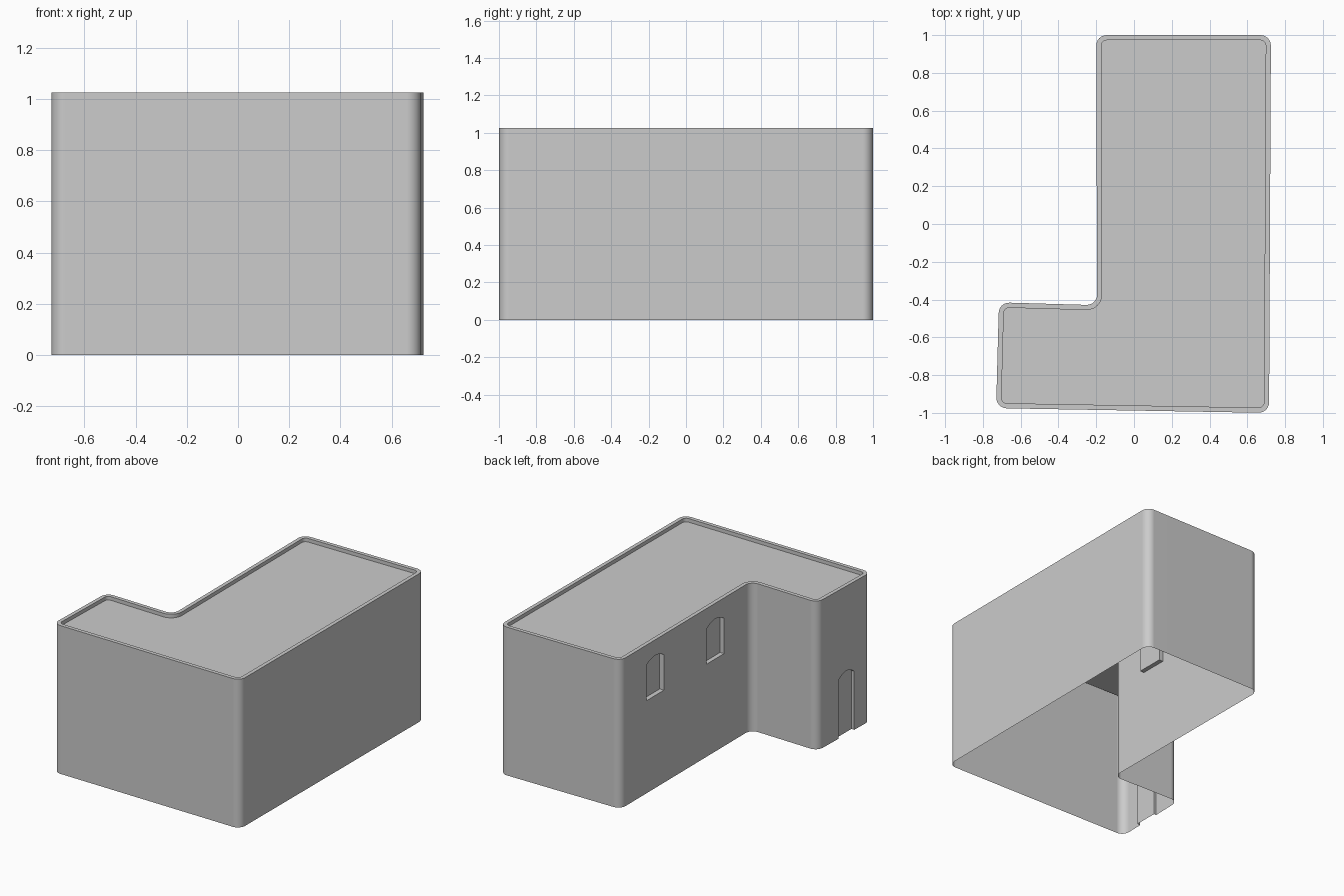
import bpy, bmesh, math
from mathutils import Vector

cube = bpy.data.objects.get("Cube")
if cube:
    bpy.data.objects.remove(cube, do_unlink=True)

HEIGHT, ROOF, RIM, RADIUS = 1.025, 1.0, 0.027, 0.055

# One plain plaster colour
plaster = bpy.data.materials.new("plaster_grey")
plaster.use_nodes = True
colour = (0.6, 0.6, 0.6, 1)
plaster.diffuse_color = colour
plaster.node_tree.nodes["Principled BSDF"].inputs["Base Color"].default_value = colour


def rounded_outline(corners, radius, steps=6):
    """Counter-clockwise outline with rounded corners: (point, outward normal) pairs."""
    result = []
    for i, c in enumerate(corners):
        p, q, n = Vector(corners[i - 1]), Vector(c), Vector(corners[(i + 1) % len(corners)])
        a, b = (q - p).normalized(), (n - q).normalized()
        turn = math.atan2(a.x * b.y - a.y * b.x, a.dot(b))
        side = 1 if turn > 0 else -1
        start = math.atan2(-a.x, a.y)
        cut = radius * math.tan(abs(turn) / 2)
        out = Vector((a.y, -a.x))
        centre = q - a * cut - out * radius * side
        for k in range(steps + 1):
            angle = start + turn * k / steps
            normal = Vector((math.cos(angle), math.sin(angle)))
            result.append((centre + normal * radius * side, normal))
    return result


def make_object(name, bm):
    bmesh.ops.recalc_face_normals(bm, faces=bm.faces)
    mesh = bpy.data.meshes.new(name)
    bm.to_mesh(mesh)
    bm.free()
    mesh.materials.append(plaster)
    obj = bpy.data.objects.new(name, mesh)
    bpy.context.collection.objects.link(obj)
    return obj


def arched_cutter(name, y, half, bottom, spring, rise, wall_x, depth, steps=8):
    """Prism with a shallow arched top that cuts a recess into a wall facing -x."""
    profile = [(y + half, bottom), (y - half, bottom)]
    for k in range(steps + 1):
        t = 2 * k / steps - 1
        profile.append((y + half * t, spring + rise * (1 - t * t)))
    bm = bmesh.new()
    face = bm.faces.new([bm.verts.new((wall_x - 0.1, py, pz)) for py, pz in profile])
    extruded = bmesh.ops.extrude_face_region(bm, geom=[face])
    moved = [v for v in extruded["geom"] if isinstance(v, bmesh.types.BMVert)]
    bmesh.ops.translate(bm, verts=moved, vec=(0.1 + depth, 0, 0))
    cutter = make_object(name, bm)
    cutter.hide_render = True
    return cutter


# L-shaped building: outer wall, parapet top, parapet inside, sunken roof
corners = [(-0.73, -0.975), (0.715, -1), (0.725, 1), (-0.2, 1), (-0.195, -0.43), (-0.715, -0.415)]
outline = rounded_outline(corners, RADIUS)
bm = bmesh.new()
rings = [[bm.verts.new((*(p - n * inset), z)) for p, n in outline]
         for inset, z in ((0, 0), (0, HEIGHT), (RIM, HEIGHT), (RIM, ROOF))]
for low, high in zip(rings, rings[1:]):
    for i in range(len(low)):
        bm.faces.new((low[i - 1], low[i], high[i], high[i - 1]))
bm.faces.new(rings[-1])
bm.faces.new(rings[0][::-1])
building = make_object("building", bm)

# Two window recesses and one door recess
cutters = [arched_cutter(f"window_cutter_{i}", y, 0.095, 0.64, 0.885, 0.032, -0.198, 0.032)
           for i, y in enumerate((0.62, -0.04))]
cutters.append(arched_cutter("door_cutter", -0.72, 0.082, -0.1, 0.405, 0.035, -0.723, 0.02))
for cutter in cutters:
    mod = building.modifiers.new(cutter.name, "BOOLEAN")
    mod.operation, mod.solver, mod.object = "DIFFERENCE", "EXACT", cutter
bpy.context.view_layer.update()
evaluated = building.evaluated_get(bpy.context.evaluated_depsgraph_get())
final = bpy.data.meshes.new_from_object(evaluated)
building.modifiers.clear()
building.data = final
for cutter in cutters:
    bpy.data.objects.remove(cutter, do_unlink=True)

# Open underside
bm = bmesh.new()
bm.from_mesh(final)
under = [f for f in bm.faces if f.normal.z < -0.9 and f.calc_center_median().z < 0.01]
bmesh.ops.delete(bm, geom=under, context="FACES")
bm.to_mesh(final)
bm.free()

# Smooth rounded corners, crisp edges
bpy.ops.object.select_all(action="DESELECT")
building.select_set(True)
bpy.context.view_layer.objects.active = building
bpy.ops.object.shade_smooth_by_angle(angle=math.radians(30))
weighted = building.modifiers.new("even_walls", "WEIGHTED_NORMAL")
weighted.keep_sharp = True
